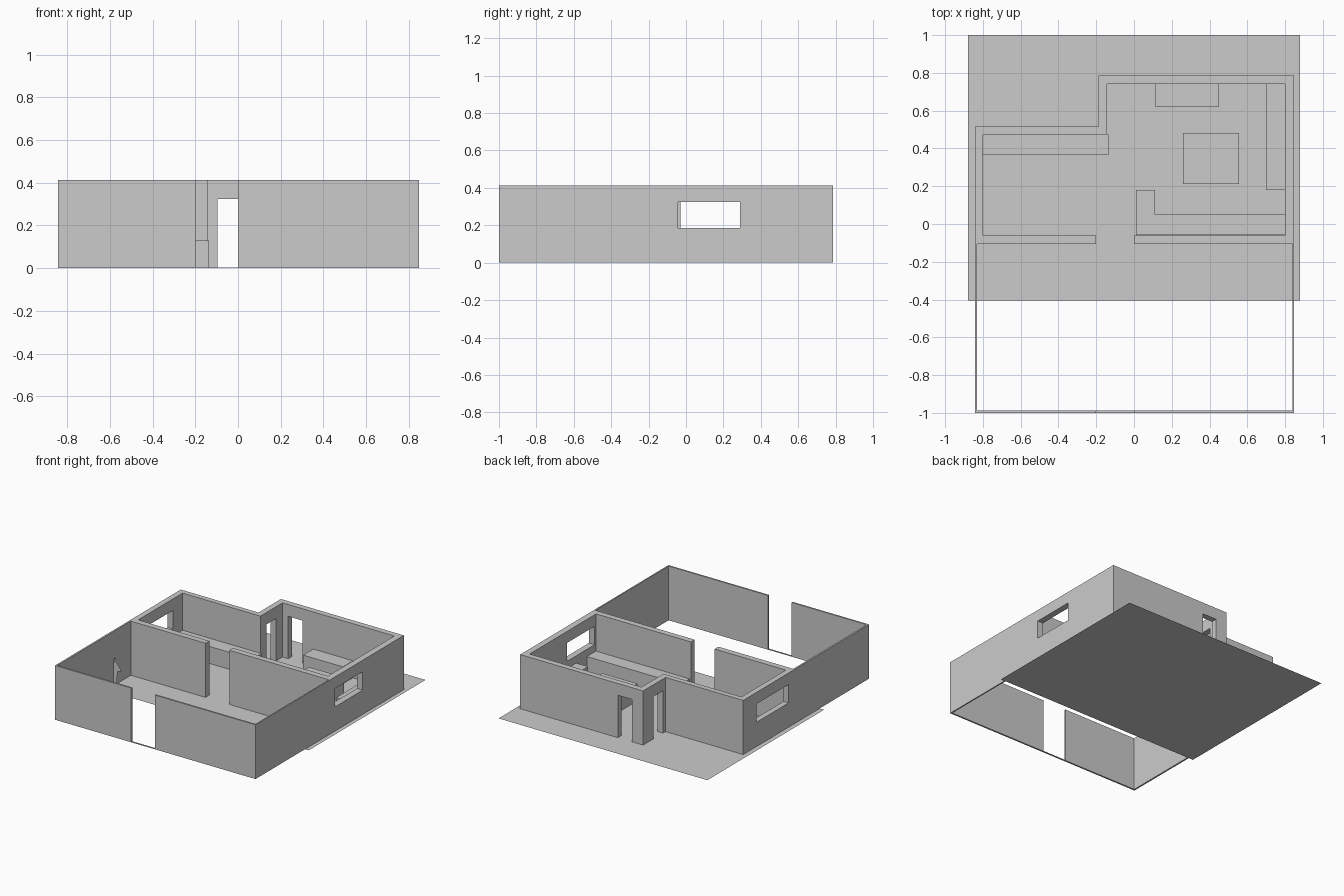
import bpy, bmesh
from mathutils import Vector

if "Cube" in bpy.data.objects:
    bpy.data.objects.remove(bpy.data.objects["Cube"])

WALL_H = 0.413
LOW_H = 0.13


def flat(name, pts):
    """One face through the given 3D points."""
    bm = bmesh.new()
    bm.faces.new([bm.verts.new(p) for p in pts])
    me = bpy.data.meshes.new(name)
    bm.to_mesh(me)
    bm.free()
    ob = bpy.data.objects.new(name, me)
    bpy.context.collection.objects.link(ob)
    return ob


def prism(name, outline, z0, z1):
    """Plan outline extruded from z0 to z1."""
    bm = bmesh.new()
    face = bm.faces.new([bm.verts.new((x, y, z0)) for x, y in outline])
    ext = bmesh.ops.extrude_face_region(bm, geom=[face], use_keep_orig=True)
    top = [g for g in ext["geom"] if isinstance(g, bmesh.types.BMVert)]
    bmesh.ops.translate(bm, verts=top, vec=Vector((0, 0, z1 - z0)))
    bmesh.ops.recalc_face_normals(bm, faces=bm.faces[:])
    me = bpy.data.meshes.new(name)
    bm.to_mesh(me)
    bm.free()
    ob = bpy.data.objects.new(name, me)
    bpy.context.collection.objects.link(ob)
    return ob


def box(name, x0, x1, y0, y1, z0, z1):
    return prism(name, [(x0, y0), (x1, y0), (x1, y1), (x0, y1)], z0, z1)


def cut(target, *dims):
    """Cut a box-shaped opening through target."""
    cutter = box("opening_cutter", *dims)
    cutter.hide_render = True
    mod = target.modifiers.new("opening", 'BOOLEAN')
    mod.operation = 'DIFFERENCE'
    mod.solver = 'EXACT'
    mod.object = cutter
    bpy.context.view_layer.objects.active = target
    bpy.ops.object.modifier_apply(modifier=mod.name)
    bpy.data.objects.remove(cutter)


# Floor sheet
flat("floor", [(-0.88, -0.405, 0), (0.88, -0.405, 0), (0.88, 1, 0), (-0.88, 1, 0)])

# Walls: outer outline, then back along the inside faces and dividing wall
walls = prism("walls", [
    (0, -1), (0.848, -1), (0.848, 0.785), (-0.188, 0.785), (-0.188, 0.515),
    (-0.843, 0.515), (-0.843, -1), (-0.2, -1),
    (-0.2, -0.987), (-0.83, -0.987), (-0.83, -0.105), (-0.2, -0.105),
    (-0.2, -0.06), (-0.8, -0.06), (-0.8, 0.475), (-0.143, 0.475),
    (-0.143, 0.74), (0.8, 0.74), (0.8, -0.06), (0, -0.06),
    (0, -0.105), (0.838, -0.105), (0.838, -0.987), (0, -0.987),
], 0, WALL_H)

# Windows in the side walls, doors in the back and step walls
cut(walls, 0.75, 0.9, -0.042, 0.29, 0.185, 0.325)
cut(walls, -0.9, -0.75, -0.03, 0.358, 0.185, 0.325)
cut(walls, -0.095, 0.025, 0.7, 0.83, -0.05, 0.323)
cut(walls, -0.23, -0.1, 0.545, 0.66, -0.05, 0.323)

# Threshold in the front opening
box("front_threshold", -0.2, 0, -1, -0.987, 0, 0.003)

# Low furniture
box("left_counter", -0.8, -0.135, 0.365, 0.475, 0, LOW_H)
box("back_cabinet", 0.115, 0.45, 0.62, 0.74, 0, LOW_H)
box("right_counter", 0.70, 0.80, 0.18, 0.74, 0, LOW_H)
box("centre_table", 0.26, 0.557, 0.213, 0.483, 0, LOW_H)
prism("corner_counter", [(0.01, -0.058), (0.80, -0.058), (0.80, 0.05),
                         (0.112, 0.05), (0.112, 0.18), (0.01, 0.18)], 0, LOW_H)

# Flat scale figure near the left wall
silhouette = [(-0.012, 0), (0.012, 0), (0.018, 0.07), (0.022, 0.105), (0.055, 0.115),
              (0.02, 0.165), (0.008, 0.172), (0.01, 0.2), (-0.01, 0.2), (-0.008, 0.172),
              (-0.014, 0.16), (-0.014, 0.08)]
flat("scale_figure", [(-0.812 + x, -0.32, 0.015 + z) for x, z in silhouette])
